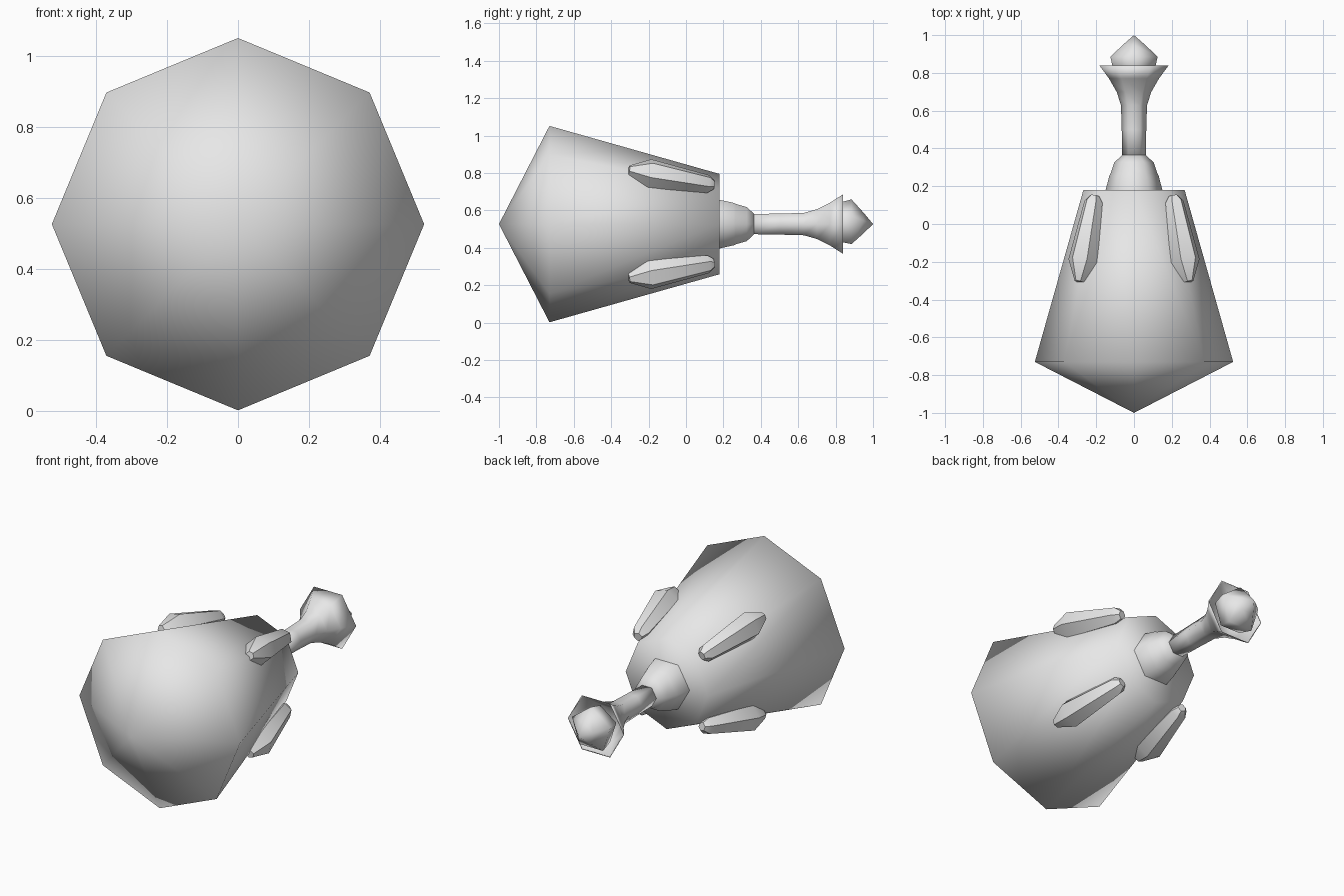
import bpy, bmesh, math
from mathutils import Vector

if "Cube" in bpy.data.objects:
    bpy.data.objects.remove(bpy.data.objects["Cube"])

CZ = 0.527  # height of the long axis

grey = bpy.data.materials.new("light_grey")
grey.diffuse_color = (0.8, 0.8, 0.8, 1)
grey.use_nodes = True
grey.node_tree.nodes["Principled BSDF"].inputs["Base Color"].default_value = grey.diffuse_color


def loft(name, stations, sides, axis, u, v, phase=0.0, smooth=True):
    """Skin polygon sections (position, radius) along an axis; radius 0 makes a point."""
    bm = bmesh.new()
    rings = []
    for p, r in stations:
        c = Vector(p)
        if r == 0:
            rings.append([bm.verts.new(c)])
            continue
        angles = [phase + 2 * math.pi * i / sides for i in range(sides)]
        rings.append([bm.verts.new(c + r * (u * math.cos(a) + v * math.sin(a))) for a in angles])
    for a, b in zip(rings, rings[1:]):
        for i in range(sides):
            j = (i + 1) % sides
            quad = [a[i % len(a)], a[j % len(a)], b[j % len(b)], b[i % len(b)]]
            bm.faces.new(list(dict.fromkeys(quad)))
    for ring in (rings[0], rings[-1]):
        if len(ring) > 2:
            bm.faces.new(ring)
    bmesh.ops.recalc_face_normals(bm, faces=bm.faces[:])
    for f in bm.faces:
        f.smooth = smooth
    me = bpy.data.meshes.new(name)
    bm.to_mesh(me)
    bm.free()
    me.materials.append(grey)
    ob = bpy.data.objects.new(name, me)
    bpy.context.collection.objects.link(ob)
    return ob


X, Y, Z = Vector((1, 0, 0)), Vector((0, 1, 0)), Vector((0, 0, 1))


def lathe(name, profile, sides, phase=0.0):
    return loft(name, [((0, y, CZ), r) for y, r in profile], sides, Y, X, Z, phase)


# Octagonal body with pointed nose
lathe("body", [(-1.0, 0), (-0.73, 0.525), (0.18, 0.268)], 8)

# Stepped hexagonal collar behind the body
lathe("collar", [(0.16, 0.152), (0.18, 0.15), (0.255, 0.131), (0.265, 0.125),
                 (0.325, 0.105), (0.365, 0.062)], 6)

# Thin shaft flaring into an open cup
lathe("shaft_cup", [(0.35, 0.062), (0.5, 0.065), (0.63, 0.069), (0.70, 0.092),
                    (0.77, 0.132), (0.84, 0.184), (0.838, 0.178),
                    (0.77, 0.118), (0.73, 0.085)], 6)

# Faceted tip held in the cup
lathe("tip_gem", [(0.74, 0), (0.80, 0.11), (0.885, 0.132), (0.95, 0.06), (1.0, 0)],
      5, math.pi / 2)

# Four elongated pods on the diagonal edges
for k in range(4):
    a = math.pi / 4 + k * math.pi / 2
    out = X * math.cos(a) + Z * math.sin(a)
    side = X * -math.sin(a) + Z * math.cos(a)
    start = Vector((0, -0.305, CZ)) + out * 0.41
    end = Vector((0, 0.15, CZ)) + out * 0.295
    d = (end - start).normalized()
    normal = side.cross(d).normalized()
    if normal.dot(out) < 0:
        normal = -normal
    stations = [(start.lerp(end, t), r) for t, r in
                ((0, 0.025), (0.24, 0.08), (0.93, 0.05), (1.0, 0.025))]
    pod = loft(f"side_pod_{k + 1}", stations, 6, d, normal, side, 0)
    bpy.context.view_layer.objects.active = pod
    bpy.ops.object.select_all(action='DESELECT')
    pod.select_set(True)
    bpy.ops.object.shade_smooth_by_angle(angle=math.radians(40))
